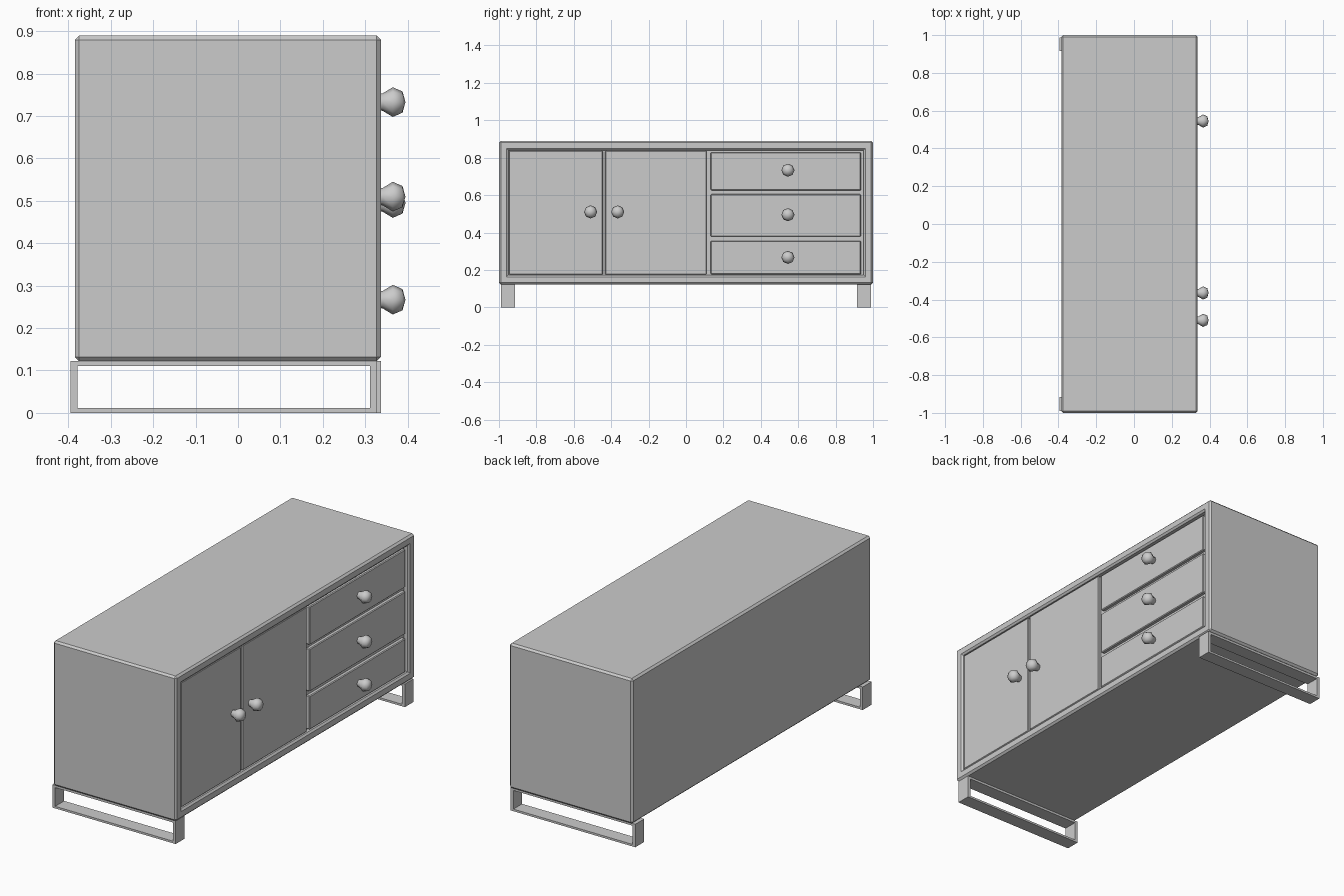
import bpy, bmesh
from math import radians
from mathutils import Matrix, Vector

if "Cube" in bpy.data.objects:
    bpy.data.objects.remove(bpy.data.objects["Cube"])


def finish(bm, name, smooth=False):
    bmesh.ops.recalc_face_normals(bm, faces=bm.faces)
    mesh = bpy.data.meshes.new(name)
    bm.to_mesh(mesh)
    bm.free()
    for p in mesh.polygons:
        p.use_smooth = smooth
    ob = bpy.data.objects.new(name, mesh)
    bpy.context.collection.objects.link(ob)
    return ob


def bevelled_box(x, y, z, bevel):
    bm = bmesh.new()
    size = Vector((x[1] - x[0], y[1] - y[0], z[1] - z[0]))
    mid = Vector((x[0] + x[1], y[0] + y[1], z[0] + z[1])) / 2
    bmesh.ops.create_cube(bm, size=1, matrix=Matrix.Translation(mid) @ Matrix.Diagonal(size.to_4d()))
    bmesh.ops.bevel(bm, geom=bm.edges[:], offset=bevel, segments=1, affect='EDGES')
    return bm


# Cabinet body: chamfered box with a recessed opening on the +x side
bm = bevelled_box((-0.385, 0.337), (-1, 1), (0.122, 0.89), 0.01)
bm.normal_update()
front = max(bm.faces, key=lambda f: f.calc_center_median().x)
for thickness, depth in ((0.03, 0), (0.01, -0.008), (0.001, -0.02)):
    bmesh.ops.inset_region(bm, faces=[front], thickness=thickness, depth=depth, use_even_offset=True)
    bm.normal_update()
finish(bm, "cabinet_body")

# Doors and drawer fronts sitting inside the opening: (name, y range, z range)
panels = (
    ("left_door", (-0.947, -0.445), (0.175, 0.838)),
    ("right_door", (-0.432, 0.11), (0.175, 0.838)),
    ("top_drawer", (0.132, 0.935), (0.625, 0.828)),
    ("middle_drawer", (0.132, 0.935), (0.378, 0.605)),
    ("bottom_drawer", (0.132, 0.935), (0.176, 0.355)),
)
for name, y, z in panels:
    finish(bevelled_box((0.3, 0.328), y, z, 0.004), name)

# Low-poly knobs: eight-sided lathe of a flared profile (x, radius)
PROFILE = ((0.32, 0.016), (0.342, 0.021), (0.365, 0.035), (0.388, 0.025), (0.395, 0.0))


def knob(name, y, z):
    bm = bmesh.new()
    verts = [bm.verts.new((x, y, z + r)) for x, r in PROFILE]
    edges = [bm.edges.new(pair) for pair in zip(verts, verts[1:])]
    bmesh.ops.spin(bm, geom=verts + edges, cent=(0, y, z), axis=(1, 0, 0),
                   angle=radians(360), steps=8)
    bmesh.ops.remove_doubles(bm, verts=bm.verts, dist=0.0005)
    finish(bm, name, smooth=True)


knob("left_door_knob", -0.51, 0.51)
knob("right_door_knob", -0.365, 0.51)
for name, z in (("top", 0.733), ("middle", 0.495), ("bottom", 0.267)):
    knob(name + "_drawer_knob", 0.545, z)


# Leg frames: flat rectangular hoops under each end
def leg_frame(name, x0, x1, y0, y1):
    bm = bmesh.new()

    def ring(a, b, c, d):
        return [bm.verts.new((x, y0, z)) for x, z in ((a, c), (b, c), (b, d), (a, d))]
    outer = ring(x0, x1, 0, 0.122)
    inner = ring(x0 + 0.017, x1 - 0.017, 0.011, 0.11)
    faces = [bm.faces.new((outer[i], outer[i - 1], inner[i - 1], inner[i])) for i in range(4)]
    new = bmesh.ops.extrude_face_region(bm, geom=faces, use_keep_orig=True)["geom"]
    moved = [g for g in new if isinstance(g, bmesh.types.BMVert)]
    bmesh.ops.translate(bm, verts=moved, vec=(0, y1 - y0, 0))
    finish(bm, name)


leg_frame("left_leg_frame", -0.395, 0.328, -0.99, -0.915)
leg_frame("right_leg_frame", -0.395, 0.337, 0.915, 0.988)
